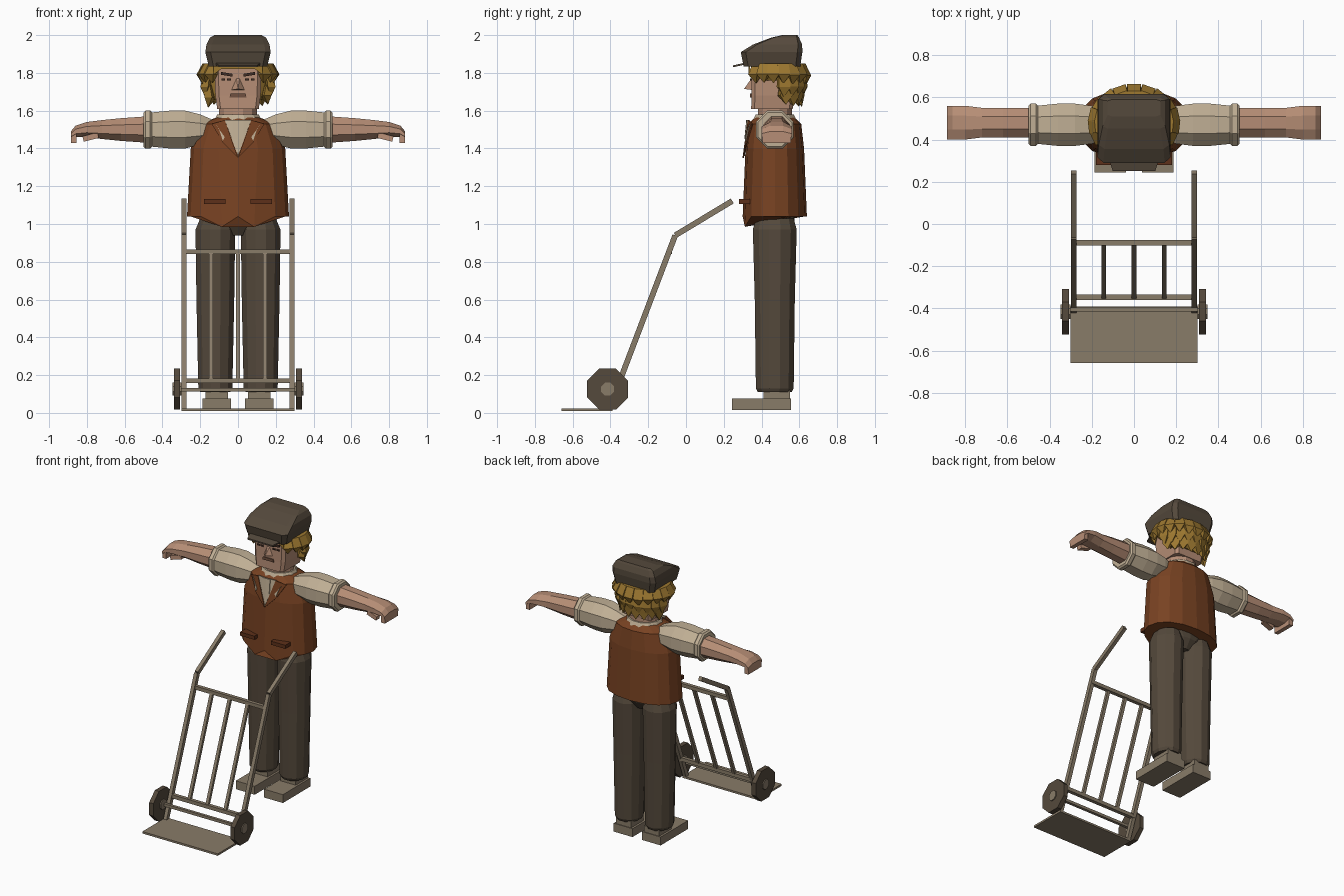
import bpy, bmesh, random
from math import sin, cos, tau, copysign
from mathutils import Vector

random.seed(4)
default_cube = bpy.data.objects.get("Cube")
if default_cube:
    bpy.data.objects.remove(default_cube)


def material(name, red, green, blue):
    colour = (red, green, blue, 1)
    made = bpy.data.materials.new(name)
    made.use_nodes = True
    made.diffuse_color = colour
    made.node_tree.nodes["Principled BSDF"].inputs["Base Color"].default_value = colour
    return made


rust = material("rust_waistcoat", .19, .055, .016)
dark_rust = material("dark_rust", .11, .03, .01)
linen = material("linen_shirt", .53, .43, .3)
skin = material("skin", .47, .27, .18)
cloth = material("dark_brown_cloth", .09, .067, .045)
metal = material("grey_brown_metal", .25, .2, .14)
golden = material("golden_hair", .34, .19, .03)
ink = material("dark_features", .05, .025, .017)
mouth_brown = material("mouth_brown", .16, .08, .05)

BODY_Y = .47     # depth of the figure's upright axis
ARM_Z = 1.5      # height of the outstretched arms


def mesh(name, mat, verts, faces):
    bm = bmesh.new()
    made = [bm.verts.new(v) for v in verts]
    for face in faces:
        bm.faces.new([made[i] for i in face])
    bmesh.ops.recalc_face_normals(bm, faces=bm.faces)
    data = bpy.data.meshes.new(name)
    bm.to_mesh(data)
    bm.free()
    data.materials.append(mat)
    ob = bpy.data.objects.new(name, data)
    bpy.context.collection.objects.link(ob)
    return ob


def mirrored(ob):
    ob.modifiers.new("other_side", "MIRROR")


def bridge(name, mat, rings):
    """Skin closed rings of equal size and cap both ends."""
    n = len(rings[0])
    faces = []
    for start in range(0, n * (len(rings) - 1), n):
        for i in range(n):
            j = (i + 1) % n
            faces.append((start + i, start + j, start + n + j, start + n + i))
    last = n * (len(rings) - 1)
    faces += [range(n), range(last, last + n)]
    return mesh(name, mat, [v for ring in rings for v in ring], faces)


def section(sides, power=1, turn=0):
    """Superellipse outline scaled to reach one; a low power squares it off."""
    def bend(value):
        return copysign(abs(value) ** power, value)
    angles = [(i + turn) * tau / sides for i in range(sides)]
    outline = [(bend(sin(a)), bend(cos(a))) for a in angles]
    reach = max(u for u, v in outline)
    return [(u / reach, v / reach) for u, v in outline]


octagon = section(8, turn=.5)
round_section = section(12, turn=.5)
torso_section = section(16, power=.9)
soft_box = section(8, power=.2, turn=.5)


def upright(name, mat, shape, stations, x=0):
    """Loft along z; stations are (height, half width, half depth, shift back)."""
    return bridge(name, mat, [[(x + w * u, BODY_Y + shift + d * v, z) for u, v in shape]
                              for z, w, d, shift in stations])


def sideways(name, mat, stations, y=BODY_Y, z=ARM_Z):
    """Octagonal loft along x, mirrored; stations are (x, half depth, half height, drop)."""
    mirrored(bridge(name, mat, [[(x, y + d * u, z - drop + h * v) for u, v in octagon]
                                for x, d, h, drop in stations]))


def bar(name, mat, start, end, width=.026, thickness=.026):
    start, end = Vector(start), Vector(end)
    along = (end - start).normalized()
    across = Vector((0, 1, 0)) if abs(along.x) > .9 else Vector((1, 0, 0))
    over = along.cross(across) * thickness / 2
    across = across * width / 2
    return bridge(name, mat, [[p - across - over, p + across - over, p + across + over,
                               p - across + over] for p in (start, end)])


def plate(name, mat, outline, surface, lift=0):
    """Thin plate laid over a front surface given as y = surface(x, z)."""
    return bridge(name, mat, [[(x, surface(x, z) - lift - depth, z) for x, z in outline]
                              for depth in (0, .007)])


def chest(x, z):
    return .315 + (z - 1.4) / 10 + 1.6 * x * x


def face(x, z):
    return .346


# Waistcoat, with the front hem pulled into two points
waistcoat = upright("waistcoat", rust, torso_section, [
    (1.04, .27, .17, 0), (1.4, .25, .155, 0), (1.53, .2, .14, 0), (1.57, .1, .1, 0)])
for v in waistcoat.data.vertices:
    if v.co.z < 1.1 and v.co.y < .33 and .01 < abs(v.co.x) < .15:
        v.co.z -= .055
        v.co.x *= .75
mirrored(bar("pocket_welts", dark_rust, (.065, .31, 1.12), (.18, .31, 1.12), .06))

# Shirt front, collar and lapels
mirrored(plate("shirt_front", linen, [(0, 1.55), (.07, 1.55), (0, 1.36)], chest))
mirrored(plate("shirt_placket", linen, [(0, 1.55), (.03, 1.55), (.03, 1.45), (0, 1.45)],
               chest, .004))
mirrored(plate("lapels", rust, [(.07, 1.55), (.14, 1.53), (.08, 1.43), (0, 1.35)], chest, .004))
mirrored(plate("lapel_trims", linen, [(.12, 1.53), (.07, 1.46), (.08, 1.44), (.1, 1.5)],
               chest, .009))
upright("shirt_collar", linen, round_section, [(1.54, .13, .12, 0), (1.58, .11, .1, 0)])

# Sleeves, cuffs, forearms and curled hands
sideways("sleeves", linen, [(.13, .07, .05, 0), (.2, .09, .08, 0), (.28, .1, .1, 0),
                            (.36, .1, .1, 0), (.46, .09, .09, 0)])
sideways("cuffs", linen, [(.455, .09, .09, 0), (.465, .1, .1, 0), (.49, .1, .1, 0),
                          (.5, .09, .09, 0)])
sideways("forearms_and_hands", skin, [
    (.48, .07, .07, 0), (.62, .07, .06, 0), (.72, .07, .05, 0), (.8, .08, .04, 0),
    (.86, .08, .03, .01), (.885, .08, .02, .03)], y=.48)
mirrored(bar("fingertips", skin, (.87, .48, 1.48), (.87, .48, 1.43), .03, .15))
mirrored(bar("thumbs", skin, (.74, .43, 1.47), (.82, .42, 1.45), .04, .03))

# Trousers and shoes
mirrored(upright("trouser_legs", cloth, round_section, [
    (.11, .08, .09, 0), (.13, .09, .1, 0), (.6, .1, .106, 0), (.97, .105, .116, 0),
    (1.03, .08, .1, 0)], x=.12))
upright("trouser_seat", cloth, torso_section, [
    (.94, .05, .06, 0), (1, .12, .1, 0), (1.06, .2, .11, 0)])
mirrored(bar("shoes", metal, (.112, .243, .045), (.112, .555, .045), .15, .06))
mirrored(bar("shoe_tops", metal, (.112, .41, .09), (.112, .55, .09), .12, .06))

# Neck, head and features
upright("neck", skin, round_section, [(1.54, .1, .09, 0), (1.63, .1, .09, 0)])
upright("head", skin, soft_box, [(1.61, .11, .11, -.015), (1.68, .12, .113, -.01),
                                 (1.84, .125, .113, -.01)])
nose_base = [(-.034, 1.71), (.034, 1.71), (.008, 1.77), (-.008, 1.77)]
mesh("nose", skin, [(x, face(x, z), z) for x, z in nose_base] + [(0, .307, 1.715)],
     [(0, 1, 4), (1, 2, 4), (2, 3, 4), (3, 0, 4), range(4)])
plate("mouth", mouth_brown, [(-.045, 1.67), (.045, 1.67), (.04, 1.69), (-.04, 1.69)], face)
mirrored(plate("brows", ink, [(.03, 1.795), (.09, 1.805), (.09, 1.79), (.03, 1.78)], face))
for x in (.048, .078):
    mirrored(plate("eyes", ink, [(x - .01, 1.76), (x + .01, 1.76), (x + .01, 1.77),
                                 (x - .01, 1.77)], face))

# Hair: a core behind, a band under the cap and a fringe
upright("hair_core", golden, torso_section, [
    (1.66, .13, .05, .06), (1.73, .15, .07, .07), (1.85, .16, .08, .07)])
upright("hair_band", golden, torso_section, [
    (1.76, .15, .1, .01), (1.81, .18, .12, 0), (1.85, .17, .13, 0)])
mirrored(plate("hair_fringe", golden, [(0, 1.85), (.13, 1.85), (.13, 1.79), (.09, 1.82),
                                       (0, 1.82)], face, .007))


def hair_lock(name, angle, top, length, reach):
    """Pointed wedge hanging from an ellipse round the head; angle 0 is the back."""
    outward = Vector((sin(angle), cos(angle), 0))
    along = Vector((cos(angle), -sin(angle), 0)) * .033
    root = Vector((outward.x * .175, BODY_Y + .01 + outward.y * .14, top))
    inner, outer = outward * -.03, outward * .012
    rings = []
    for taper, fall, flare in ((.9, 0, 0), (1, .55, 1), (.05, 1, .5)):
        middle = root + outward * reach * flare - Vector((0, 0, length * fall))
        rings.append([middle + (along * side + push) * taper for side, push in
                      ((-1, inner), (1, inner), (1, outer), (-1, outer))])
    bridge(name, golden, rings)


# Three shingled tiers of locks, shorter rows lower down the back
for tier, top, count, spread, reach in (("upper", 1.85, 15, 2.35, .03),
                                        ("middle", 1.79, 9, 1.3, .01),
                                        ("lower", 1.735, 8, 1.2, -.01)):
    for i in range(count):
        angle = spread * (2 * i / (count - 1) - 1)
        hair_lock(tier + "_hair_lock", angle, top, random.uniform(.1, .12), reach)

# Flat cap, rising toward the back, and its peak
upright("flat_cap", cloth, soft_box, [
    (1.835, .155, .15, -.015), (1.91, .173, .163, -.017), (1.95, .167, .13, .015),
    (1.987, .148, .073, .055), (2, .125, .04, .08)])
peak_outline = [(-.13, .34, 1.85), (-.1, .25, 1.83), (.1, .25, 1.83), (.13, .34, 1.85)]
bridge("cap_peak", cloth, [[(x, y, z + lift) for x, y, z in peak_outline] for lift in (0, .01)])

# Hand truck: toe plate, rails, handles and wheels
RAIL_X, SLAT_GAP = .286, .143
bar("toe_plate", metal, (0, -.658, .017), (0, -.39, .017), .6, .014)
foot, bend, grip = (RAIL_X, -.408, .018), (RAIL_X, -.057, .94), (RAIL_X, .245, 1.122)
mirrored(bar("rails", metal, foot, bend, thickness=.03))
mirrored(bar("handles", metal, bend, grip, thickness=.03))
for part, mat, inside, outside, radius in (("wheels", cloth, .307, .34, .108),
                                           ("hubs", metal, .3, .347, .034)):
    sideways(part, mat, [(x, radius, radius, 0) for x in (inside, outside)], y=-.415, z=.126)

# Cross bars and slats, placed along the slope of the rails
bar("axle", metal, (-.32, -.405, .122), (.32, -.405, .122), .02, .02)
low, high = Vector((0, -.348, .17)), Vector((0, -.088, .853))
across = Vector((RAIL_X, 0, 0))
for name, middle in (("lower_cross_bar", low), ("upper_cross_bar", high)):
    bar(name, metal, middle - across, middle + across)
for step in (-1, 0, 1):
    offset = Vector((step * SLAT_GAP, 0, 0))
    bar("slat", metal, low + offset, high + offset, .022, .02)
